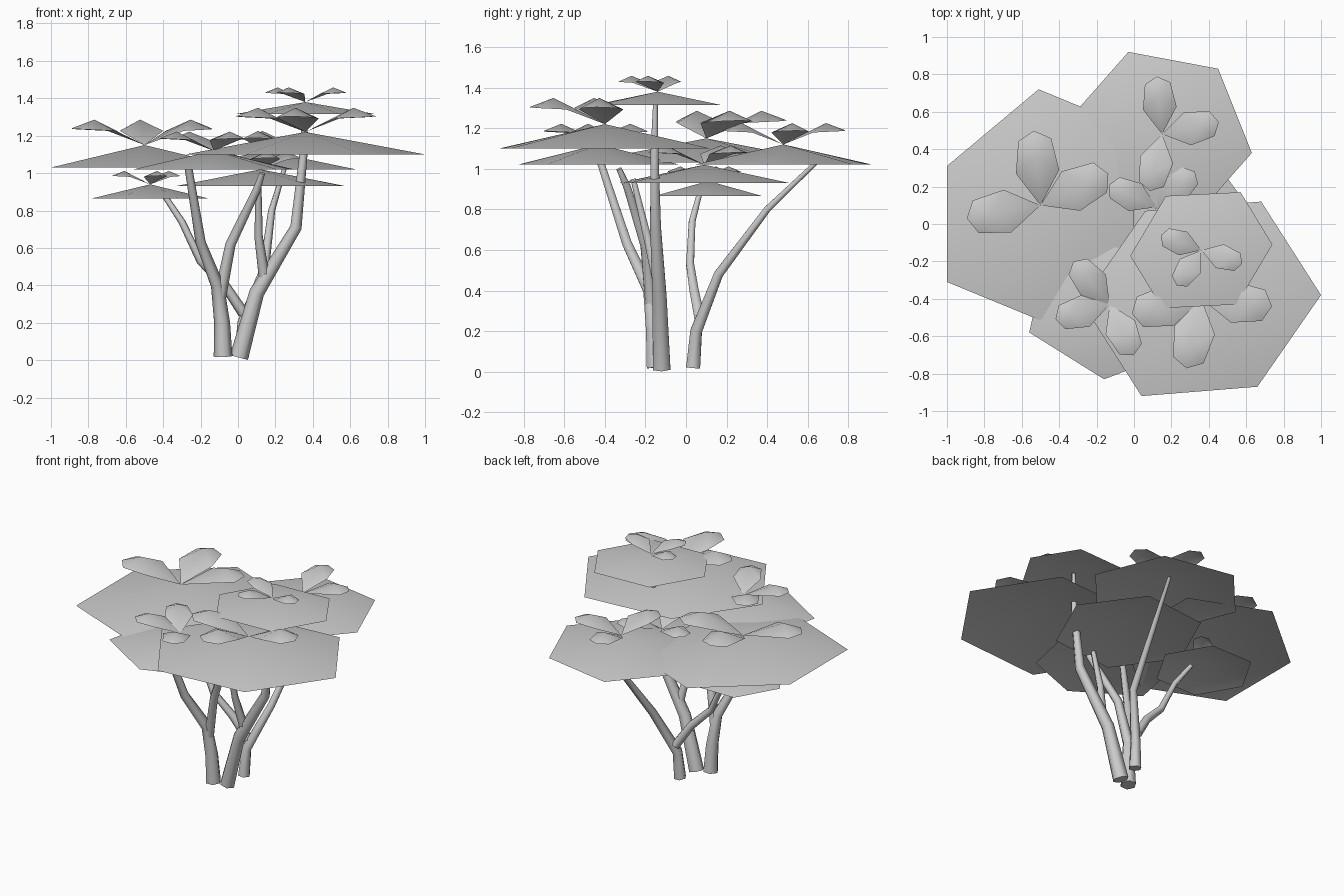
import bpy, bmesh, math
from mathutils import Vector

old = bpy.data.objects.get("Cube")
if old:
    bpy.data.objects.remove(old)

grey = bpy.data.materials.new("plain grey")
grey.use_nodes = True
grey.diffuse_color = (0.6, 0.6, 0.6, 1)
grey.node_tree.nodes["Principled BSDF"].inputs["Base Color"].default_value = (0.6, 0.6, 0.6, 1)


def finish(name, bm, sharp=80):
    mesh = bpy.data.meshes.new(name)
    bm.to_mesh(mesh)
    bm.free()
    mesh.materials.append(grey)
    obj = bpy.data.objects.new(name, mesh)
    bpy.context.collection.objects.link(obj)
    bpy.ops.object.select_all(action='DESELECT')
    obj.select_set(True)
    bpy.context.view_layer.objects.active = obj
    bpy.ops.object.shade_smooth_by_angle(angle=math.radians(sharp))
    return obj


def branch(name, path, r_start, r_end, sides=6):
    """Tapered six-sided limb swept along a path."""
    bm = bmesh.new()
    pts = [Vector(p) for p in path]
    last = len(pts) - 1
    rings = []
    for i, p in enumerate(pts):
        t = (pts[min(i + 1, last)] - pts[max(i - 1, 0)]).normalized()
        u = (Vector((1, 0, 0)) - t * t.x).normalized()
        v = t.cross(u)
        r = r_start + (r_end - r_start) * i / last
        rings.append([bm.verts.new(p + r * (math.cos(a) * u + math.sin(a) * v))
                      for a in (math.tau * k / sides for k in range(sides))])
    for a, b in zip(rings, rings[1:]):
        for k in range(sides):
            n = (k + 1) % sides
            bm.faces.new((a[k], a[n], b[n], b[k]))
    bm.faces.new(rings[0][::-1])
    bm.faces.new(rings[-1])
    finish(name, bm, 70)


def canopy(name, center, rim_z, top_z, rim):
    """Shallow open cone of leaves over a six-cornered rim."""
    bm = bmesh.new()
    apex = bm.verts.new((*center, top_z))
    vs = [bm.verts.new((x, y, rim_z)) for x, y in rim]
    for a, b in zip(vs, vs[1:] + vs[:1]):
        bm.faces.new((apex, a, b))
    finish(name, bm)


def hexagon(center, r, turn):
    return [(center[0] + r * math.cos(math.radians(turn + 60 * k)),
             center[1] + r * math.sin(math.radians(turn + 60 * k))) for k in range(6)]


def mirrored(center, half):
    """Complete a rim from three corners by point symmetry."""
    return half + [(2 * center[0] - x, 2 * center[1] - y) for x, y in half]


def leaf(name, center, z, angle, length):
    """Arched leaf rising from the canopy top, folded along its midrib."""
    bm = bmesh.new()
    c, s = math.cos(math.radians(angle)), math.sin(math.radians(angle))

    def vert(along, across, up):
        a, b = along * length, across * length
        return bm.verts.new((center[0] + a * c - b * s, center[1] + a * s + b * c, z + up * length))

    root, mid, tip = vert(0, 0, 0), vert(0.68, 0, 0.34), vert(1, 0, 0.22)
    for side in (1, -1):
        wide, end = vert(0.45, 0.29 * side, 0.19), vert(0.88, 0.22 * side, 0.21)
        for f in ((root, wide, mid), (mid, wide, end), (mid, end, tip)):
            bm.faces.new(f if side < 0 else f[::-1])
    finish(name, bm)


# Trunks and limbs
branch("left_trunk", [(-.08, -.15, .02), (-.085, -.16, .2), (-.11, -.18, .4),
                      (-.2, -.29, .63), (-.27, -.43, 1.06)], .05, .02)
branch("left_trunk_limb", [(-.1, -.17, .32), (-.04, -.2, .62), (.1, -.29, .91), (.13, -.33, 1.0)], .034, .015)
branch("right_trunk", [(.005, -.12, .015), (.1, -.13, .36), (.31, -.15, .71),
                       (.35, -.155, 1.1), (.36, -.15, 1.36)], .05, .012)
branch("right_trunk_limb", [(.14, -.14, .45), (.11, -.19, .66), (.11, -.26, .95)], .03, .015)
branch("back_trunk", [(.02, .035, .02), (.03, .05, .2), (.14, .16, .48),
                      (.18, .4, .8), (.25, .64, 1.03)], .04, .012)
branch("back_trunk_limb", [(.03, .07, .25), (-.07, .04, .4), (-.2, .02, .53),
                           (-.3, .03, .74), (-.4, .07, .89)], .03, .015)

# Canopies: centre, rim height, top height, rim, leaf angles, leaf length
left, back, front = (-.5, .1), (.15, .48), (-.13, -.43)
right, crown, middle, low = (.36, -.4), (.36, -.14), (.12, .09), (-.47, .11)
layers = {
    "left": (left, 1.03, 1.15, mirrored(left, [(-.51, .72), (-1, .31), (-1, -.31)]), (95, 25, 190), .4),
    "back": (back, 1.02, 1.12, mirrored(back, [(.63, .38), (.45, .83), (-.03, .92)]), (95, 12, 258), .31),
    "front": (front, 1.02, 1.12, mirrored(front, [(-.47, -.17), (-.56, -.58), (-.16, -.83)]), (130, 195, 295), .3),
    "right": (right, 1.1, 1.22, mirrored(right, [(.04, -.92), (.66, -.87), (1, -.38)]), (258, 354, 192), .38),
    "crown": (crown, 1.315, 1.38, mirrored(crown, [(.57, .17), (.17, .15), (-.02, -.17)]), (160, 342, 235), .23),
    "middle": (middle, .93, 1.02, hexagon(middle, .46, 6), (155, 43, 280), .28),
    "low": (low, .865, .94, hexagon(low, .31, 0), (165, 45, 285), .21),
}
for name, (center, rim_z, top_z, rim, angles, length) in layers.items():
    canopy(name + "_canopy", center, rim_z, top_z, rim)
    for i, angle in enumerate(angles):
        leaf(f"{name}_leaf_{i + 1}", center, top_z, angle, length)
